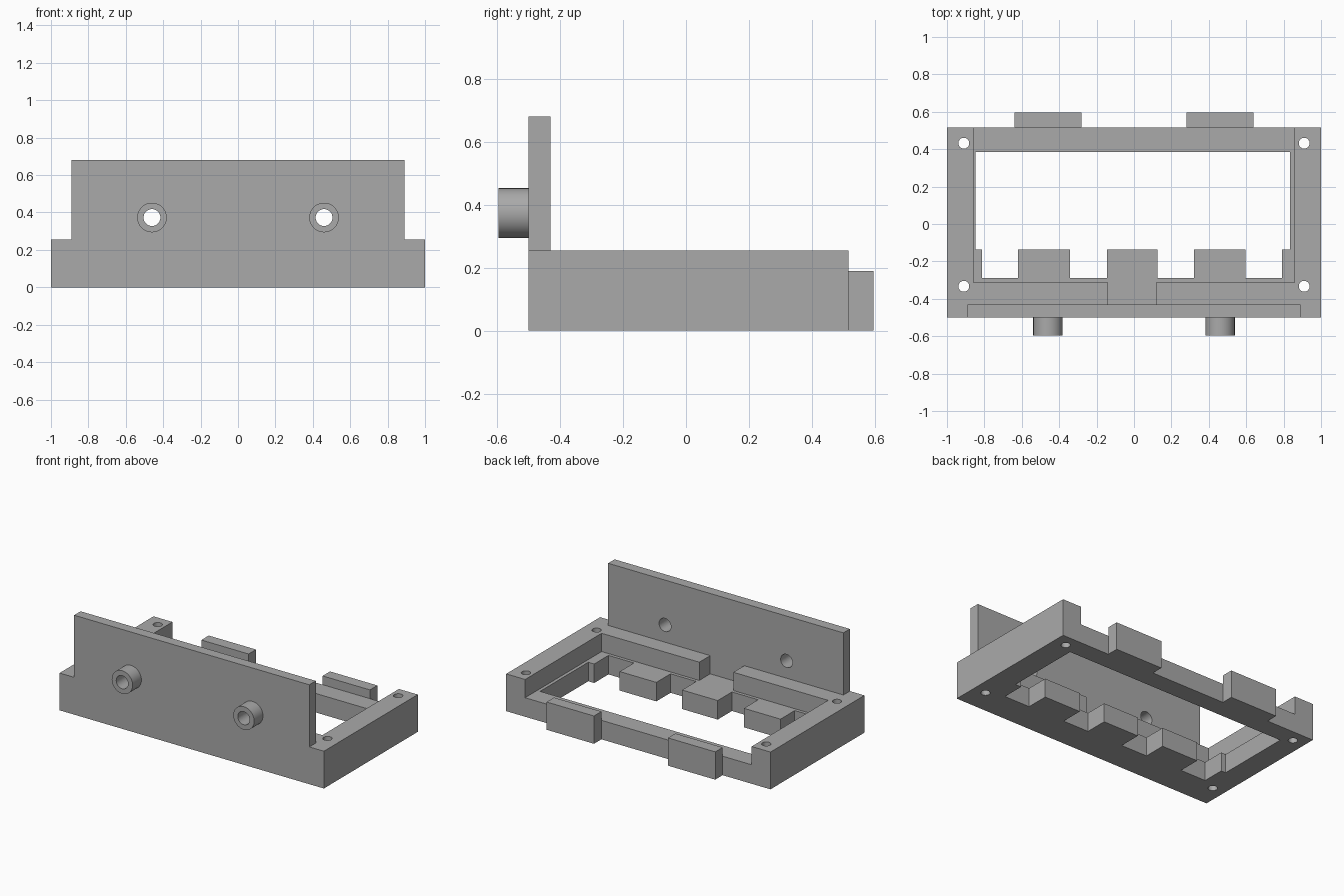
import bpy, bmesh, math
from mathutils import Matrix

if "Cube" in bpy.data.objects:
    bpy.data.objects.remove(bpy.data.objects["Cube"])

grey = bpy.data.materials.new("plain_grey")
grey.diffuse_color = (0.4, 0.4, 0.4, 1)
grey.use_nodes = True
grey.node_tree.nodes["Principled BSDF"].inputs["Base Color"].default_value = grey.diffuse_color

FULL, LOW = 0.255, 0.13      # tall rail height, low ledge height


def finish(name, bm):
    bmesh.ops.recalc_face_normals(bm, faces=bm.faces)
    me = bpy.data.meshes.new(name)
    bm.to_mesh(me)
    bm.free()
    me.materials.append(grey)
    ob = bpy.data.objects.new(name, me)
    bpy.context.collection.objects.link(ob)
    return ob


def prism(name, pts, axis, a, b):
    """Extrude a 2D outline from a to b along y or z."""
    place = {"y": lambda p: (p[0], a, p[1]), "z": lambda p: (p[0], p[1], a)}[axis]
    bm = bmesh.new()
    face = bm.faces.new([bm.verts.new(place(p)) for p in pts])
    new = bmesh.ops.extrude_face_region(bm, geom=[face])["geom"]
    step = (0, b - a, 0) if axis == "y" else (0, 0, b - a)
    bmesh.ops.translate(bm, vec=step, verts=[v for v in new if isinstance(v, bmesh.types.BMVert)])
    return finish(name, bm)


def box(name, x0, x1, y0, y1, z0, z1):
    return prism(name, [(x0, y0), (x1, y0), (x1, y1), (x0, y1)], "z", z0, z1)


def cylinder(name, r, depth, loc, along_y=False):
    bm = bmesh.new()
    rot = Matrix.Rotation(math.pi / 2, 4, "X") if along_y else Matrix()
    bmesh.ops.create_cone(bm, cap_ends=True, segments=48, radius1=r, radius2=r,
                          depth=depth, matrix=Matrix.Translation(loc) @ rot)
    return finish(name, bm)


def cut(target, cutter):
    cutter.hide_render = True
    cutter.hide_set(True)
    mod = target.modifiers.new("hole", "BOOLEAN")
    mod.operation, mod.solver, mod.object = "DIFFERENCE", "EXACT", cutter


def smooth(ob):
    bpy.ops.object.select_all(action="DESELECT")
    ob.select_set(True)
    bpy.context.view_layer.objects.active = ob
    bpy.ops.object.shade_smooth_by_angle(angle=math.radians(30))


# Front plate with shoulders
plate = prism("front_plate", [(-1, 0), (1, 0), (1, FULL), (0.89, FULL), (0.89, 0.68),
                              (-0.89, 0.68), (-0.89, FULL), (-1, FULL)], "y", -0.5, -0.43)

for s, side in ((-1, "left"), (1, "right")):
    # Hollow boss, bored through the plate
    boss = cylinder(side + "_boss", 0.079, 0.096, (s * 0.46, -0.547, 0.373), True)
    smooth(boss)
    bore = cylinder(side + "_bore_cutter", 0.045, 0.5, (s * 0.46, -0.5, 0.373), True)
    cut(boss, bore)
    cut(plate, bore)

    # Side rail with two screw holes
    x0, x1 = sorted((s * 0.857, s * 1.0))
    rail = box(side + "_rail", x0, x1, -0.43, 0.515, 0, FULL)
    for i, y in enumerate((-0.333, 0.432)):
        cut(rail, cylinder(f"{side}_screw_cutter_{i}", 0.029, 1, (s * 0.91, y, 0.1)))

    # Tab on the back bar
    x0, x1 = sorted((s * 0.28, s * 0.638))
    box(side + "_back_tab", x0, x1, 0.515, 0.595, 0, 0.19)

# Low back bar and thin ledges along the rails
box("back_bar", -0.857, 0.857, 0.385, 0.515, 0, LOW)
box("left_ledge", -0.857, -0.848, -0.29, 0.385, 0, LOW)
box("right_ledge", 0.835, 0.857, -0.29, 0.385, 0, LOW)

# Low front bar, raised walls on it and teeth reaching inwards
box("front_bar", -0.857, 0.857, -0.43, -0.29, 0, LOW)
box("left_front_wall", -0.857, -0.14, -0.43, -0.312, LOW, FULL)
box("right_front_wall", 0.118, 0.857, -0.43, -0.312, LOW, FULL)
teeth = ((-0.848, -0.813), (-0.62, -0.343), (-0.145, 0.125), (0.32, 0.597), (0.79, 0.835))
for i, (x0, x1) in enumerate(teeth):
    box(f"tooth_{i}", x0, x1, -0.29, -0.136, 0, LOW)
